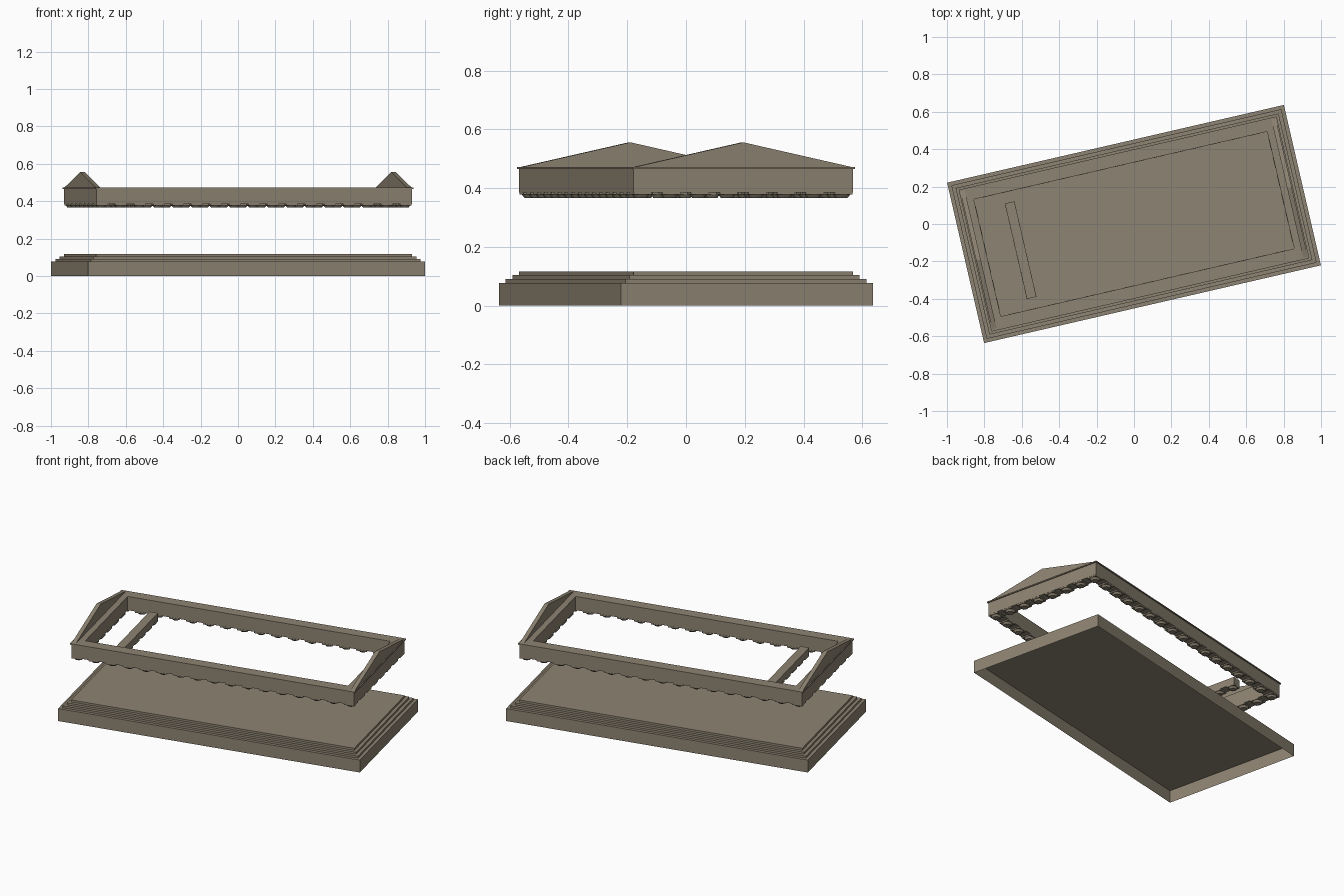
import bpy, bmesh
from math import radians
from mathutils import Matrix, Vector

if "Cube" in bpy.data.objects:
    bpy.data.objects.remove(bpy.data.objects["Cube"])

ANGLE = radians(13)
stone = bpy.data.materials.new("stone")
stone.diffuse_color = (0.27, 0.23, 0.17, 1)
stone.use_nodes = True
stone.node_tree.nodes["Principled BSDF"].inputs["Base Color"].default_value = stone.diffuse_color


def finish(bm, name):
    bmesh.ops.recalc_face_normals(bm, faces=bm.faces)
    me = bpy.data.meshes.new(name)
    bm.to_mesh(me)
    bm.free()
    me.materials.append(stone)
    ob = bpy.data.objects.new(name, me)
    ob.rotation_euler.z = ANGLE
    bpy.context.collection.objects.link(ob)
    return ob


def add_box(bm, x0, x1, y0, y1, z0, z1):
    m = Matrix.Translation(((x0 + x1) / 2, (y0 + y1) / 2, (z0 + z1) / 2)) @ \
        Matrix.Diagonal((x1 - x0, y1 - y0, z1 - z0, 1))
    return bmesh.ops.create_cube(bm, size=1, matrix=m)["verts"]


def frame(name, hx, hy, ix, iy, z0, z1):
    # rectangular ring with an open middle
    bm = bmesh.new()
    corners = ((-1, -1), (1, -1), (1, 1), (-1, 1))
    loops = [[bm.verts.new((a * sx, b * sy, z)) for sx, sy in corners]
             for a, b, z in ((hx, hy, z0), (hx, hy, z1), (ix, iy, z1), (ix, iy, z0))]
    for k in range(4):
        p, q = loops[k], loops[(k + 1) % 4]
        for i in range(4):
            j = (i + 1) % 4
            bm.faces.new((p[i], p[j], q[j], q[i]))
    return finish(bm, name)


HX, HY = 0.866, 0.383      # half size of the upper building
BX, BY = 0.924, 0.440      # half size of the foundation

# foundation, open underneath
bm = bmesh.new()
add_box(bm, -BX, BX, -BY, BY, 0, 0.078)
bm.normal_update()
bmesh.ops.delete(bm, geom=[f for f in bm.faces if f.normal.z < -0.5], context="FACES_ONLY")
finish(bm, "foundation")

# three steps
bm = bmesh.new()
for i in range(3):
    d = 0.019 * (i + 1)
    add_box(bm, -BX + d, BX - d, -BY + d, BY - d, 0.078 + 0.013 * i, 0.091 + 0.013 * i)
finish(bm, "steps")

# entablature and cornice
frame("entablature", HX, HY, 0.805, 0.321, 0.386, 0.465)
frame("cornice", HX + 0.006, HY + 0.006, 0.805, 0.321, 0.465, 0.472)

# gable triangles at both ends
for s, name in ((1, "right_pediment"), (-1, "left_pediment")):
    bm = bmesh.new()
    tri = [[bm.verts.new((s * x, y, z)) for y, z in ((-HY, 0.471), (HY, 0.471), (0, 0.556))]
           for x in (HX, HX - 0.025)]
    bm.faces.new(tri[0])
    bm.faces.new(tri[1])
    for i in range(3):
        j = (i + 1) % 3
        bm.faces.new((tri[0][i], tri[0][j], tri[1][j], tri[1][i]))
    finish(bm, name)

# inner porch beam
PX = -0.622
bm = bmesh.new()
add_box(bm, PX - 0.026, PX + 0.026, -0.262, 0.262, 0.386, 0.43)
finish(bm, "porch_beam")

# capitals: square slab over a tapered cushion
cx, cy = HX - 0.032, HY - 0.032
spots = [(-cx + 2 * cx * i / 16, s * cy) for i in range(17) for s in (-1, 1)]
spots += [(s * cx, -cy + 2 * cy * i / 7) for i in range(1, 7) for s in (-1, 1)]
spots = [(x, y, 1.0) for x, y in spots]
spots += [(PX, -0.235 + 0.094 * i, 0.86) for i in range(6)]
bm = bmesh.new()
for x, y, k in spots:
    h = 0.031 * k
    add_box(bm, x - h, x + h, y - h, y + h, 0.378, 0.387)
    bmesh.ops.create_cone(bm, cap_ends=True, segments=10, radius1=0.021 * k, radius2=0.030 * k,
                          depth=0.011, matrix=Matrix.Translation((x, y, 0.3725)))
finish(bm, "capitals")
